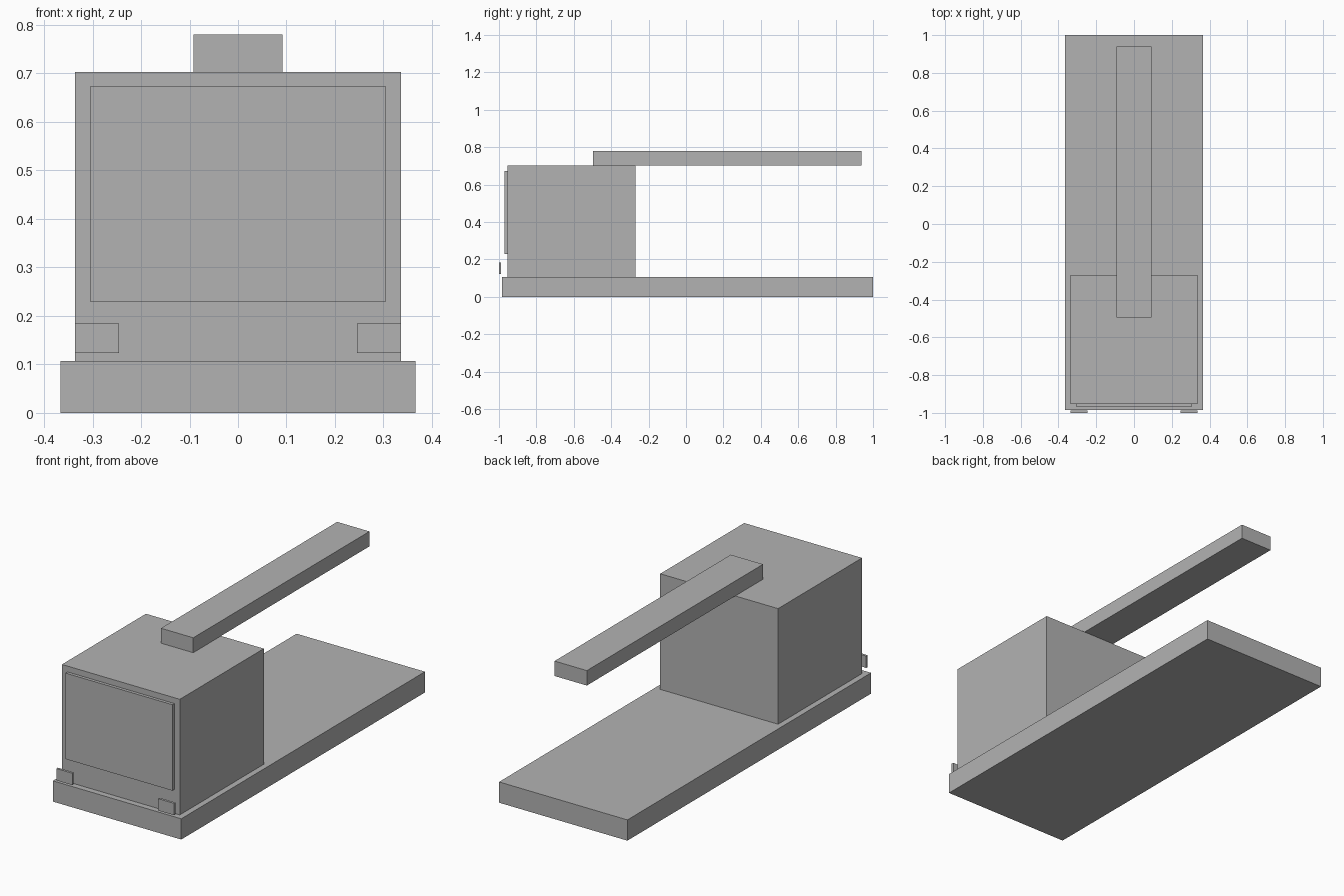
import bpy

if "Cube" in bpy.data.objects:
    bpy.data.objects.remove(bpy.data.objects["Cube"])

grey = bpy.data.materials.new("plain grey")
grey.diffuse_color = (0.45, 0.45, 0.45, 1)
grey.use_nodes = True
grey.node_tree.nodes["Principled BSDF"].inputs["Base Color"].default_value = grey.diffuse_color


def box(name, x, y, z):
    """Box from (min, max) ranges on each axis."""
    bpy.ops.mesh.primitive_cube_add(size=1, location=[(a + b) / 2 for a, b in (x, y, z)])
    ob = bpy.context.object
    ob.name = name
    for v in ob.data.vertices:
        for i, (a, b) in enumerate((x, y, z)):
            v.co[i] *= b - a
    ob.data.materials.append(grey)
    return ob


# Flat chassis and the cab standing on its front end
box("chassis", (-0.366, 0.366), (-0.985, 1.0), (0, 0.107))
box("cab", (-0.336, 0.336), (-0.954, -0.27), (0.107, 0.703))

# Windscreen plate on the cab front
box("windscreen", (-0.305, 0.305), (-0.97, -0.954), (0.23, 0.673))

# Boom resting on the cab roof, reaching back
box("boom", (-0.092, 0.092), (-0.496, 0.939), (0.703, 0.78))

# Pair of headlights ahead of the cab
for name, side in (("headlight_left", -1), ("headlight_right", 1)):
    x = sorted((side * 0.245, side * 0.336))
    box(name, x, (-1.0, -0.988), (0.123, 0.184))
